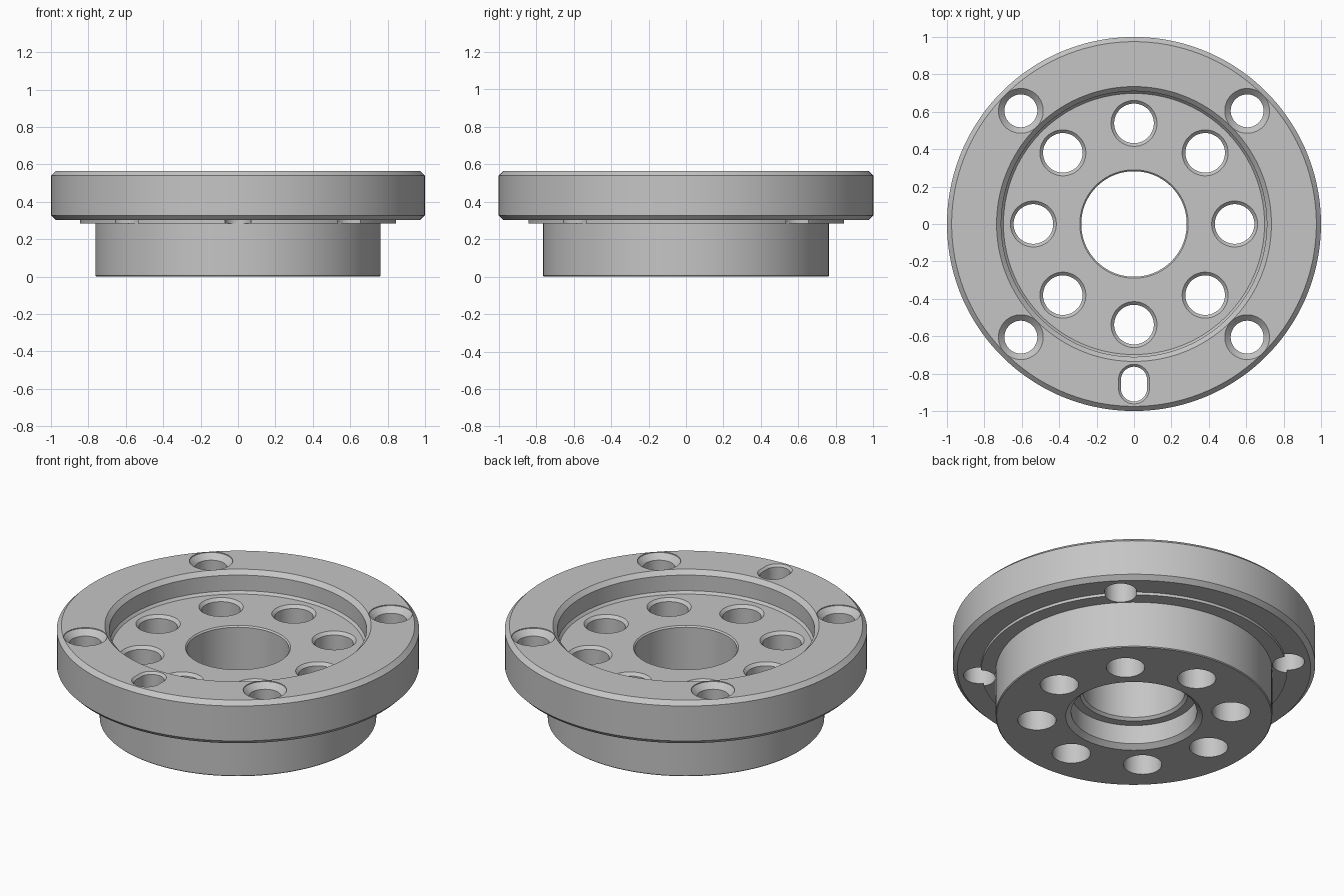
import bpy, bmesh, math

if "Cube" in bpy.data.objects:
    bpy.data.objects.remove(bpy.data.objects["Cube"])

SEG = 128
TOP, FLOOR = 0.565, 0.43

metal = bpy.data.materials.new("machined grey")
metal.diffuse_color = (0.56, 0.56, 0.56, 1)
metal.use_nodes = True
metal.node_tree.nodes["Principled BSDF"].inputs["Base Color"].default_value = metal.diffuse_color


def make_object(name, bm):
    bmesh.ops.recalc_face_normals(bm, faces=bm.faces)
    mesh = bpy.data.meshes.new(name)
    bm.to_mesh(mesh)
    bm.free()
    mesh.materials.append(metal)
    ob = bpy.data.objects.new(name, mesh)
    bpy.context.collection.objects.link(ob)
    return ob


def bridge(bm, a, b):
    n = len(a)
    for i in range(n):
        j = (i + 1) % n
        bm.faces.new((a[i], a[j], b[j], b[i]))


def add_ring(bm, r, z, n, cx=0, cy=0, stretch=0):
    """Circle of vertices; stretch pulls the two halves apart along y."""
    ring = []
    for i in range(n):
        a = 2 * math.pi * (i + 0.5) / n
        y = cy + r * math.sin(a) + math.copysign(stretch, math.sin(a))
        ring.append(bm.verts.new((cx + r * math.cos(a), y, z)))
    return ring


def add_cutter(bm, profile, cx, cy, stretch=0, n=40):
    """Closed plug with the given (radius, height) steps."""
    rings = [add_ring(bm, r, z, n, cx, cy, stretch) for r, z in profile]
    for a, b in zip(rings, rings[1:]):
        bridge(bm, a, b)
    bm.faces.new(rings[0])
    bm.faces.new(rings[-1])


# Turned body: flange, locating lip, boss, stepped bore and top recess
profile = [
    (0.377, 0), (0.758, 0), (0.763, 0.005), (0.763, 0.285),
    (0.845, 0.285), (0.845, 0.302), (0.975, 0.302), (1.0, 0.327),
    (1.0, 0.54), (0.975, TOP), (0.735, TOP), (0.71, 0.54),
    (0.71, 0.445), (0.698, FLOOR), (0.29, FLOOR), (0.282, 0.422),
    (0.282, 0.155), (0.297, 0.14), (0.347, 0.14), (0.347, 0.025),
]
bm = bmesh.new()
rings = [add_ring(bm, r, z, SEG) for r, z in profile]
for k in range(len(rings)):
    bridge(bm, rings[k], rings[(k + 1) % len(rings)])
hub = make_object("flanged_hub", bm)

# Hole cutters
bm = bmesh.new()
for i in range(8):  # inner bolt circle
    a = math.pi / 4 * i
    add_cutter(bm, [(0.123, 0.5), (0.123, FLOOR), (0.106, FLOOR - 0.017),
                    (0.106, -0.1)], 0.538 * math.cos(a), 0.538 * math.sin(a))
for sx in (-1, 1):  # countersunk flange holes
    for sy in (-1, 1):
        add_cutter(bm, [(0.12, 0.7), (0.12, TOP - 0.005), (0.088, TOP - 0.037),
                        (0.088, 0.2)], sx * 0.605, sy * 0.605)
# alignment slot
add_cutter(bm, [(0.083, 0.7), (0.083, TOP), (0.07, TOP - 0.013),
                (0.07, 0.2)], 0, -0.856, stretch=0.023)
cutters = make_object("hole_cutters", bm)
cutters.hide_render = True

# Drill the holes, then shade with crisp edges
mod = hub.modifiers.new("holes", 'BOOLEAN')
mod.operation = 'DIFFERENCE'
mod.solver = 'EXACT'
mod.object = cutters
bpy.context.view_layer.objects.active = hub
hub.select_set(True)
bpy.ops.object.modifier_apply(modifier=mod.name)
bpy.data.objects.remove(cutters)
bpy.ops.object.shade_smooth_by_angle(angle=math.radians(25))
